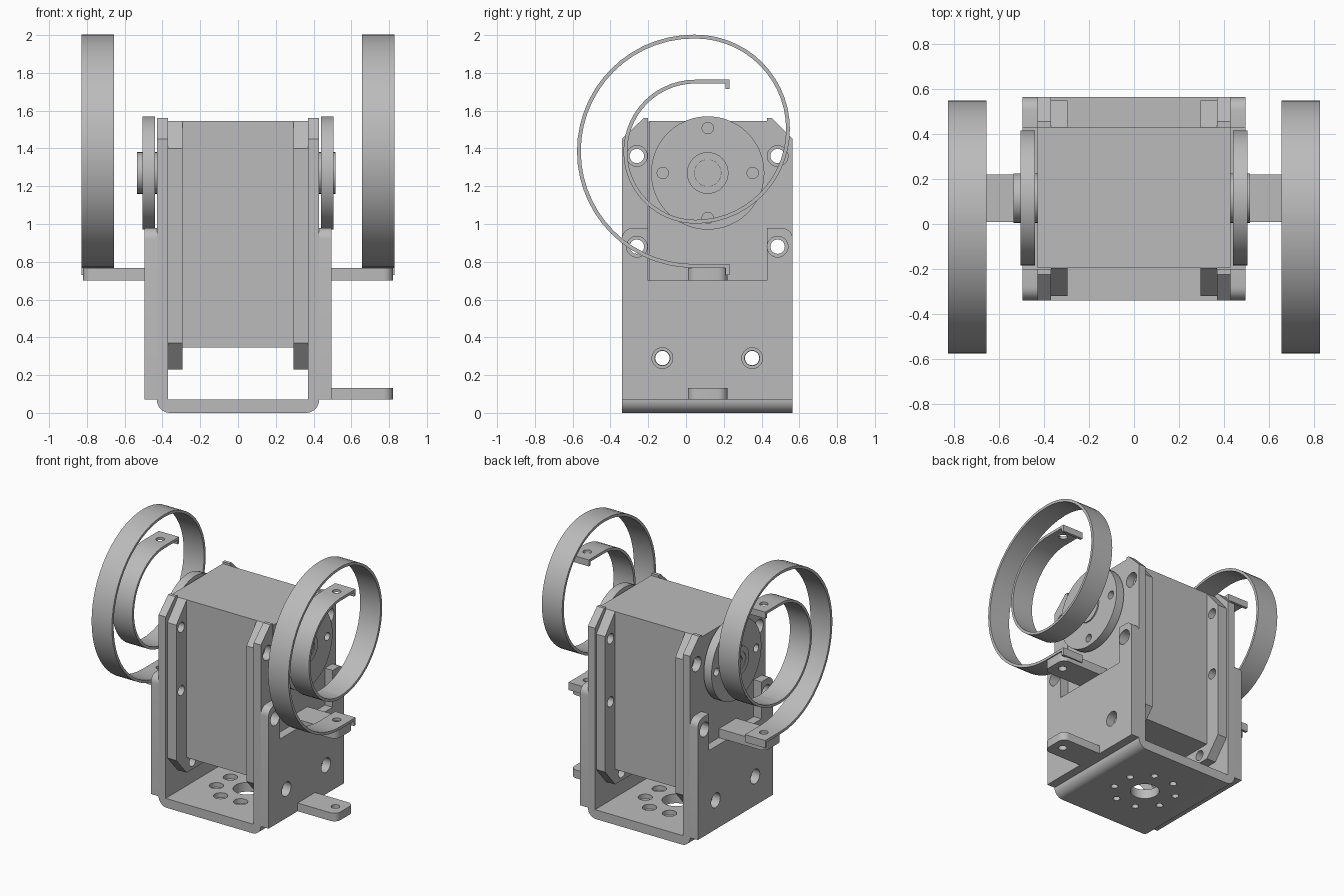
import bpy, bmesh
from math import pi, sin, cos, radians
from mathutils import Vector

cube = bpy.data.objects.get("Cube")
if cube:
    bpy.data.objects.remove(cube, do_unlink=True)

grey = bpy.data.materials.new("plain_grey")
grey.use_nodes = True
tone = (0.5, 0.5, 0.5, 1)
grey.diffuse_color = tone
grey.node_tree.nodes["Principled BSDF"].inputs["Base Color"].default_value = tone

CY = 0.115           # middle of the bracket and servo in y
HUB = (CY, 1.27)     # output shaft in (y, z)
PLACE = {"x": lambda a, b, t: (t, a, b),
         "y": lambda a, b, t: (a, t, b),
         "z": lambda a, b, t: (a, b, t)}


def prism(name, pts, axis, lo, hi):
    """Extrude a closed outline along an axis."""
    bm = bmesh.new()
    put = PLACE[axis]
    rings = [[bm.verts.new(put(a, b, t)) for a, b in pts] for t in (lo, hi)]
    n = len(pts)
    for ring in rings:
        bm.faces.new(ring)
    for i in range(n):
        j = (i + 1) % n
        bm.faces.new((rings[0][i], rings[0][j], rings[1][j], rings[1][i]))
    return finish(name, bm)


def finish(name, bm):
    bmesh.ops.recalc_face_normals(bm, faces=bm.faces)
    me = bpy.data.meshes.new(name)
    bm.to_mesh(me)
    bm.free()
    me.materials.append(grey)
    ob = bpy.data.objects.new(name, me)
    bpy.context.collection.objects.link(ob)
    return ob


def arc(c, r, start, end, n):
    return [(c[0] + r * cos(radians(start + (end - start) * i / n)),
             c[1] + r * sin(radians(start + (end - start) * i / n))) for i in range(n + 1)]


def circle(c, r, n=32):
    return arc(c, r, 0, 360, n)[:-1]


def rect(a0, a1, b0, b1):
    return [(a0, b0), (a1, b0), (a1, b1), (a0, b1)]


def cut(ob, cutters):
    """Cut each helper out of the part, then remove the helper."""
    for c in cutters:
        c.hide_render = True
        mod = ob.modifiers.new("cut", "BOOLEAN")
        mod.operation, mod.solver, mod.object = "DIFFERENCE", "EXACT", c
        dg = bpy.context.evaluated_depsgraph_get()
        me = bpy.data.meshes.new_from_object(ob.evaluated_get(dg))
        ob.modifiers.clear()
        ob.data = me
        bpy.data.objects.remove(c, do_unlink=True)
    return ob


def bore(centres, r, axis, lo, hi, n=28):
    return [prism("cutter", circle(c, r, n), axis, lo, hi) for c in centres]


def span(s, a, b):
    """An x range mirrored to side s."""
    return sorted((s * a, s * b))


EARS = [(y, z) for y in (-0.26, 0.485) for z in (0.88, 1.36)]
FEET = [(-0.125, 0.29), (0.35, 0.29)]

# Bracket base: U profile with rounded bends
r_out = 0.07
base_profile = ([(-0.43, 0.2)] + arc((-0.36, r_out), r_out, 180, 270, 8)
                + arc((0.36, r_out), r_out, 270, 360, 8)
                + [(0.43, 0.2), (0.37, 0.2), (0.37, 0.07), (-0.37, 0.07), (-0.37, 0.2)])
base = prism("bracket_base", base_profile, "y", -0.34, 0.565)
ring = arc((0, CY), 0.22, 22.5, 382.5, 8)[:-1]
cut(base, bore([(0, CY)], 0.1, "z", -0.1, 0.15) + bore(ring, 0.025, "z", -0.1, 0.15, 16)
    + bore(ring, 0.05, "z", 0.035, 0.15, 20))

# Servo body: a deep core and a wider upper block
prism("servo_core", rect(-0.3, 0.3, -0.195, 0.43), "z", 0.345, 1.545)
prism("servo_upper_block", rect(-0.43, 0.43, -0.195, 0.43), "z", 0.7, 1.545)

arm_profile = [(-0.34, 0.2), (-0.34, 1.45), (-0.225, 1.56), (-0.2, 1.56), (-0.2, 0.7),
               (0.43, 0.7), (0.43, 1.56), (0.455, 1.56), (0.565, 1.45), (0.565, 0.2)]
plate_profile = ([(-0.34, 0.07)] + arc((-0.28, 0.92), 0.06, 180, 90, 6)
                 + [(-0.2, 0.98), (-0.2, 0.7), (0.43, 0.7), (0.43, 0.98)]
                 + arc((0.505, 0.92), 0.06, 90, 0, 6) + [(0.565, 0.07)])
flange_profile = [(-0.32, 0.37), (-0.195, 0.23), (0.43, 0.23), (0.55, 0.37),
                  (0.55, 1.4), (0.43, 1.545), (-0.195, 1.545), (-0.32, 1.4)]


def tab(name, s, z0, z1):
    """Bent-out lug with rounded end corners and a hole."""
    end = arc((0.77, 0.06), 0.05, -90, 0, 6) + arc((0.77, 0.17), 0.05, 0, 90, 6)
    pts = [(s * x, y) for x, y in [(0.43, 0.01)] + end + [(0.43, 0.22)]]
    ob = prism(name, pts, "z", z0, z1)
    return cut(ob, bore([(s * 0.74, CY)], 0.03, "z", z0 - 0.1, z1 + 0.1, 20))


def spring(name, x0, x1):
    """Coiled flat strip of three half circles with hooked ends."""
    path = [(0.22, 0.73), (0.22, 0.778)]
    path += arc((0.04, 1.385), 0.607, 270, 90, 28)
    path += arc((0.05, 1.502), 0.49, 90, -90, 28)
    path += arc((0.05, 1.383), 0.371, 270, 90, 28)
    path += [(0.22, 1.754), (0.22, 1.715)]
    path = [Vector(p) for p in path]
    bm = bmesh.new()
    rows = []
    for i, p in enumerate(path):
        a = (p - path[max(i - 1, 0)]).normalized()
        b = (path[min(i + 1, len(path) - 1)] - p).normalized()
        d = (a + b).normalized()
        side = Vector((-d.y, d.x))
        far = a if a.length > 0 else b
        side *= 0.01 / max(side.dot(Vector((-far.y, far.x))), 0.4)
        q, w = p + side, p - side
        rows.append([bm.verts.new(v) for v in
                     ((x0, *q), (x1, *q), (x1, *w), (x0, *w))])
    for r, t in zip(rows, rows[1:]):
        for k in range(4):
            m = (k + 1) % 4
            bm.faces.new((r[k], r[m], t[m], t[k]))
    bm.faces.new(rows[0])
    bm.faces.new(rows[-1])
    ob = finish(name, bm)
    mid = (x0 + x1) / 2
    return cut(ob, bore([(mid, 0.125)], 0.03, "z", 0.74, 0.82, 20)
               + bore([(mid, 0.125)], 0.03, "z", 1.7, 1.8, 20))


for s, side in ((1, "left"), (-1, "right")):
    # Bracket arm, outer plate and servo flange, drilled in line
    arm = prism(side + "_bracket_arm", arm_profile, "x", *span(s, 0.37, 0.43))
    cut(arm, bore(EARS, 0.055, "x", *span(s, 0.33, 0.47)) + bore(FEET, 0.04, "x", *span(s, 0.33, 0.47)))
    plate = prism(side + "_outer_plate", plate_profile, "x", *span(s, 0.43, 0.495))
    cut(plate, bore([e for e in EARS if e[1] < 1] + FEET, 0.055, "x", *span(s, 0.4, 0.53)))
    flange = prism(side + "_servo_flange", flange_profile, "x", *span(s, 0.295, 0.37))
    cut(flange, bore(EARS + FEET, 0.038, "x", *span(s, 0.25, 0.4)))

    # Output disc with four holes, and its hub with a hex socket
    disc = prism(side + "_output_disc", circle(HUB, 0.3, 48), "x", *span(s, 0.44, 0.505))
    cut(disc, bore(arc(HUB, 0.238, 0, 270, 3), 0.03, "x", *span(s, 0.42, 0.53), 20))
    top = 0.515 if s > 0 else 0.535
    hub = prism(side + "_hub", circle(HUB, 0.11), "x", *span(s, 0.42, top))
    cut(hub, bore([HUB], 0.07, "x", *span(s, top - 0.01, 0.6)))
    screw = prism(side + "_hub_screw", circle(HUB, 0.069), "x", *span(s, 0.45, top - 0.003))
    cut(screw, bore([HUB], 0.037, "x", *span(s, top - 0.03, 0.6), 6))

    # Spring lug and coiled strip
    tab(side + "_spring_tab", s, 0.7, 0.768)
    spring(side + "_spring", *span(s, 0.657, 0.828))

tab("left_lower_tab", 1, 0.07, 0.132)

# Smooth the round surfaces and keep the edges sharp
for ob in bpy.context.collection.objects:
    if ob.type == "MESH" and grey.name in ob.data.materials:
        ob.data.polygons.foreach_set("use_smooth", [True] * len(ob.data.polygons))
        ob.data.set_sharp_from_angle(angle=pi / 6)
